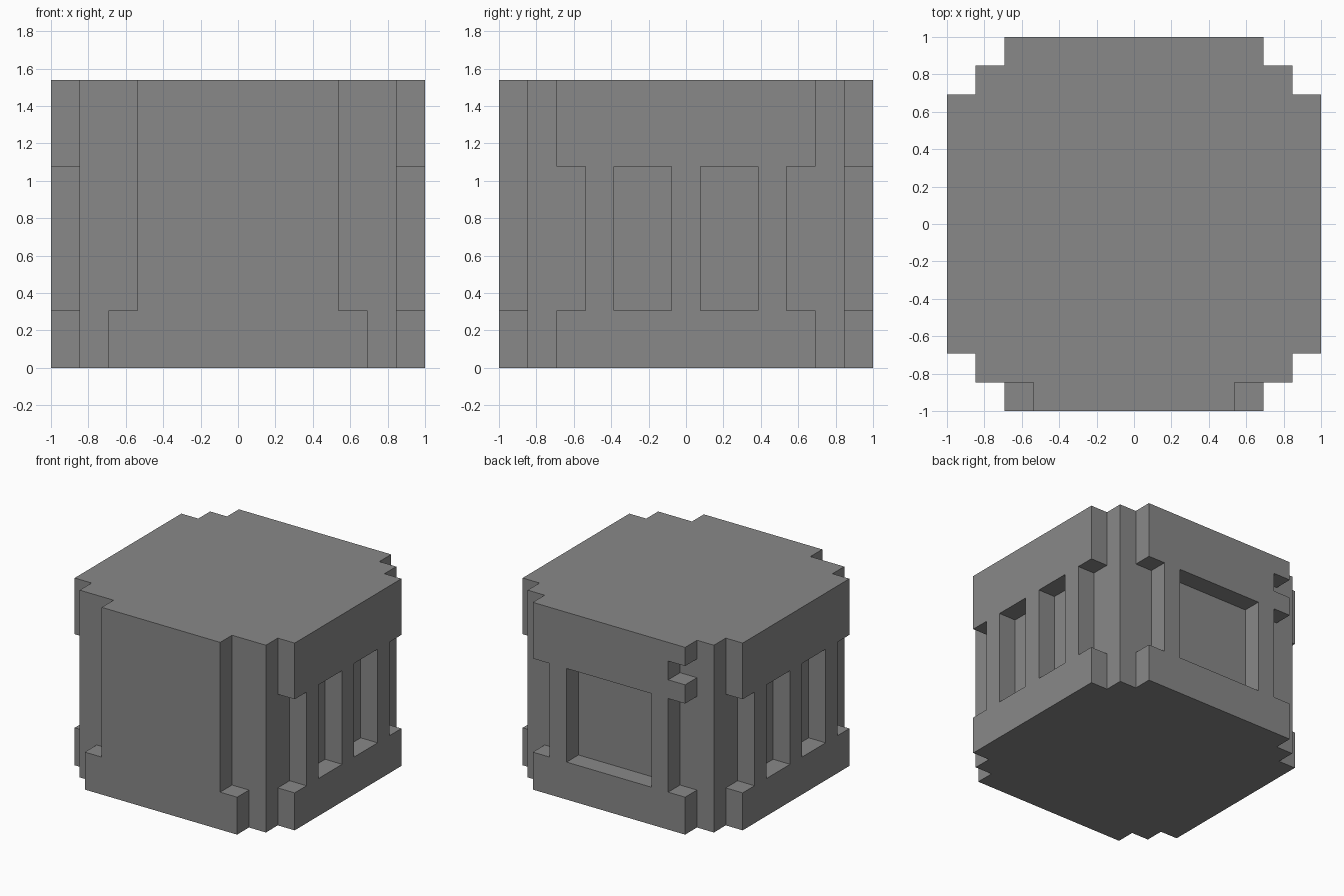
import bpy
import bmesh
from mathutils import Matrix, Vector

U = 2 / 13            # size of one grid cell
CORE, RIM = 5.5, 6.5  # half widths of the core and of the raised panels, in cells
PANEL = 4.5           # half length of each raised panel
HEIGHT = 10

cube = bpy.data.objects.get("Cube")
if cube:
    bpy.data.objects.remove(cube, do_unlink=True)

grey = bpy.data.materials.new("stone grey")
grey.use_nodes = True
colour = (0.25, 0.25, 0.25, 1)
grey.diffuse_color = colour
grey.node_tree.nodes["Principled BSDF"].inputs["Base Color"].default_value = colour


def make_object(name, bm):
    bmesh.ops.recalc_face_normals(bm, faces=bm.faces[:])
    mesh = bpy.data.meshes.new(name)
    bm.to_mesh(mesh)
    bm.free()
    mesh.materials.append(grey)
    obj = bpy.data.objects.new(name, mesh)
    bpy.context.collection.objects.link(obj)
    return obj


def add_box(bm, low, high):
    low, high = Vector(low) * U, Vector(high) * U
    place = Matrix.Translation((low + high) / 2) @ Matrix.Diagonal((*(high - low), 1))
    bmesh.ops.create_cube(bm, size=1, matrix=place)


# Body: stepped plan outline raised to full height
quarter = [(RIM, PANEL), (CORE, PANEL), (CORE, CORE), (PANEL, CORE), (PANEL, RIM)]
outline = []
for sx, sy in ((1, 1), (-1, 1), (-1, -1), (1, -1)):
    corner = [(x * sx * U, y * sy * U, 0) for x, y in quarter]
    outline += corner if sx == sy else corner[::-1]
bm = bmesh.new()
base = bm.faces.new([bm.verts.new(p) for p in outline])
raised = bmesh.ops.extrude_face_region(bm, geom=[base], use_keep_orig=True)
top_verts = [v for v in raised["geom"] if isinstance(v, bmesh.types.BMVert)]
bmesh.ops.translate(bm, verts=top_verts, vec=(0, 0, HEIGHT * U))
body = make_object("block_body", bm)

# Recesses: every cut goes down to the core surface
OUT = RIM + 1
EDGE = PANEL + 0.5
LOW, HIGH = 2, 7
bm = bmesh.new()
for s in (-1, 1):
    # Side openings between the pillars, and notches at the panel ends
    for a, b in ((-EDGE, -3.5), (-2.5, -0.5), (0.5, 2.5), (3.5, EDGE)):
        x0, x1 = sorted((s * CORE, s * OUT))
        add_box(bm, (x0, a, LOW), (x1, b, HIGH))
    # Notches at the ends of the front and back panels
    x0, x1 = sorted((s * 3.5, s * EDGE))
    add_box(bm, (x0, -OUT, LOW), (x1, -CORE, HEIGHT + 1))
    add_box(bm, (x0, CORE, LOW), (x1, OUT, HIGH))
# Back window and the small extra notch above it
add_box(bm, (-2.5, CORE, LOW), (2.5, OUT, HIGH))
add_box(bm, (-EDGE, CORE, 8), (-3.5, OUT, 9))
cutter = make_object("recess_cutter", bm)
cutter.hide_render = True

# Apply the cut and drop the helper
cut = body.modifiers.new("recesses", "BOOLEAN")
cut.operation = "DIFFERENCE"
cut.solver = "EXACT"
cut.object = cutter
bpy.context.view_layer.objects.active = body
body.select_set(True)
bpy.ops.object.modifier_apply(modifier=cut.name)
bpy.data.objects.remove(cutter, do_unlink=True)
